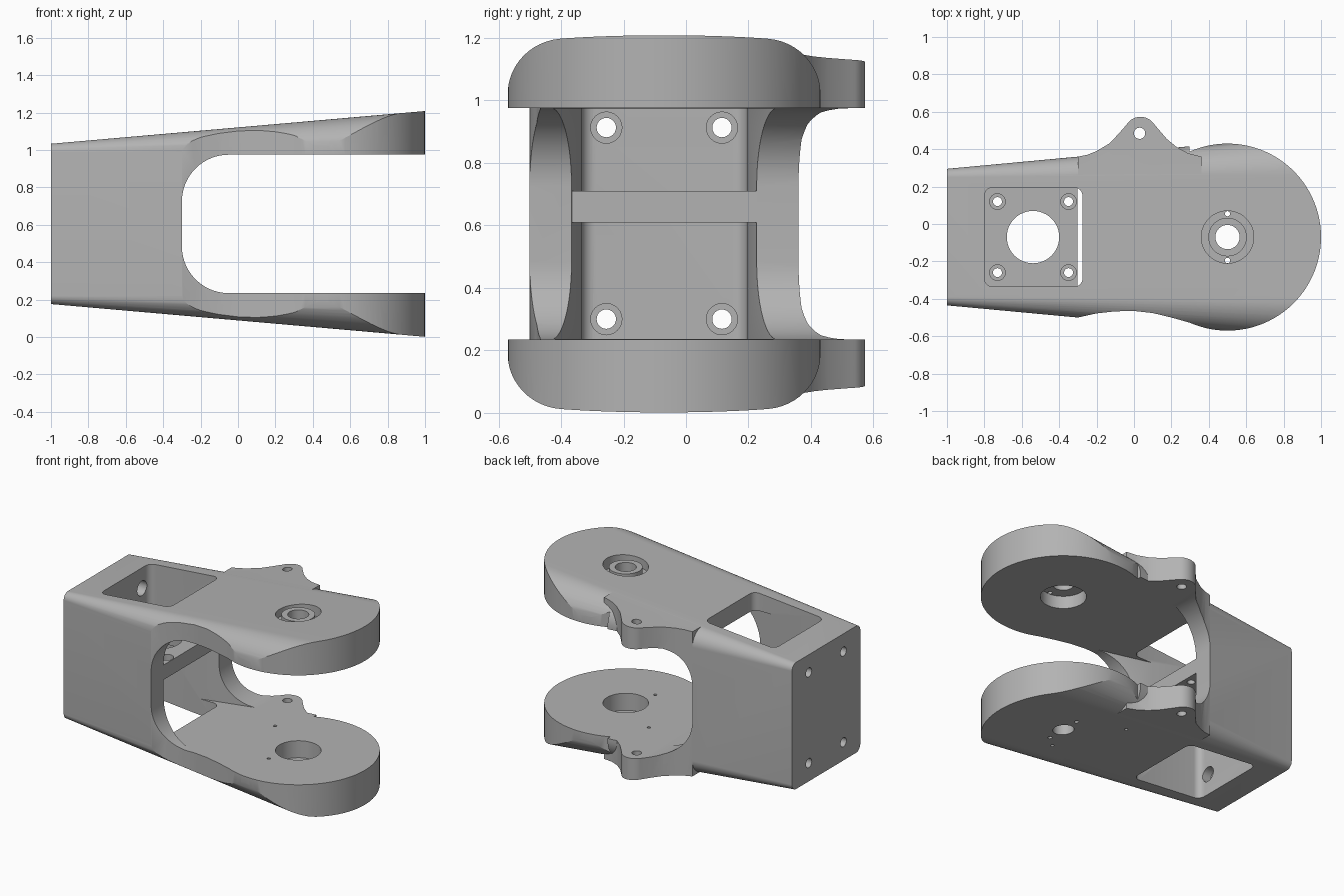
import bpy, bmesh, math
from mathutils import Vector

cube = bpy.data.objects.get("Cube")
if cube:
    bpy.data.objects.remove(cube, do_unlink=True)

grey = bpy.data.materials.new("plain grey")
grey.use_nodes = True
COLOUR = (0.45, 0.45, 0.45, 1)
grey.diffuse_color = COLOUR
grey.node_tree.nodes["Principled BSDF"].inputs["Base Color"].default_value = COLOUR

CY, CZ = -0.07, 0.605          # centre lines of the body
PIVOT = (0.5, CY)
FORK_LOW, FORK_HIGH = 0.235, 0.975


def half_height(x):
    return 0.516 + 0.0875 * x


def half_width(x):
    return 0.458 + 0.093 * x


def loft(name, rings):
    """Closed solid through a list of matching rings."""
    bm = bmesh.new()
    loops = [[bm.verts.new(p) for p in ring] for ring in rings]
    n = len(loops[0])
    for a, b in zip(loops, loops[1:]):
        for i in range(n):
            j = (i + 1) % n
            bm.faces.new((a[i], a[j], b[j], b[i]))
    bm.faces.new(loops[0])
    bm.faces.new(loops[-1])
    bmesh.ops.recalc_face_normals(bm, faces=bm.faces)
    mesh = bpy.data.meshes.new(name)
    bm.to_mesh(mesh)
    bm.free()
    mesh.materials.append(grey)
    ob = bpy.data.objects.new(name, mesh)
    bpy.context.collection.objects.link(ob)
    return ob


def prism(name, outline, axis, lo, hi):
    """Extrude a 2D outline along x, y or z."""
    def place(p, d):
        v = list(p)
        v.insert("xyz".index(axis), d)
        return Vector(v)
    return loft(name, [[place(p, d) for p in outline] for d in (lo, hi)])


def arc(c, r, start, end, steps):
    angles = [math.radians(start + (end - start) * i / steps) for i in range(steps + 1)]
    return [(c[0] + r * math.cos(a), c[1] + r * math.sin(a)) for a in angles]


def cylinder(c, r, axis, lo, hi, steps=32):
    return prism("cutter", arc(c, r, 0, 360, steps)[:-1], axis, lo, hi)


def rounded(x0, x1, y0, y1, r, steps=10):
    corners = ((x1 - r, y1 - r), (x0 + r, y1 - r), (x0 + r, y0 + r), (x1 - r, y0 + r))
    return [p for i, c in enumerate(corners) for p in arc(c, r, 90 * i, 90 * i + 90, steps)]


def combine(ob, other, operation):
    mod = ob.modifiers.new("combine", "BOOLEAN")
    mod.operation, mod.solver, mod.object = operation, "EXACT", other
    bpy.context.view_layer.objects.active = ob
    bpy.ops.object.modifier_apply(modifier=mod.name)
    bpy.data.objects.remove(other, do_unlink=True)


# Tapered body whose long edges get rounder towards the fork
def section(x, r):
    w, h = half_width(x), half_height(x)
    return [(x, y, z) for y, z in rounded(CY - w, CY + w, CZ - h, CZ + h, r, 14)]


body = loft("fork_bracket", [section(-1, 0.045), section(1.02, 0.22)])

# Plan trim: front scoop and round fork end
scoop = [(-0.3, -0.5), (-0.2, -0.478), (-0.1, -0.467), (0, -0.465), (0.1, -0.476), (0.2, -0.5)]
plan = [(-1.1, -0.8), (-0.3, -0.8)] + scoop + arc(PIVOT, 0.5, -113.5, 114, 64)
plan += [(0.29, 0.8), (-1.1, 0.8)]
combine(body, prism("cutter", plan, "z", -1, 2), "INTERSECT")

# Side lug with full-height edges that follow the sloped faces
lug = [(-0.3, 0.2), (0.36, 0.2), (0.36, 0.36), (0.29, 0.378), (0.23, 0.41), (0.175, 0.455)]
lug += arc((0.035, 0.485), 0.088, 32, 148, 14)
lug += [(-0.08, 0.485), (-0.13, 0.432), (-0.2, 0.39), (-0.25, 0.37), (-0.3, 0.36)]
eps = 0.0005
side = loft("cutter", [[(x, y, CZ + s * (half_height(x) - eps)) for x, y in lug] for s in (-1, 1)])
combine(body, side, "UNION")
combine(body, cylinder((0.03, 0.485), 0.03, "z", -1, 2), "DIFFERENCE")

# Slot between the two fork arms
slot = rounded(-0.3, 2, FORK_LOW, FORK_HIGH, 0.25, 14)
combine(body, prism("cutter", slot, "y", -1, 1), "DIFFERENCE")

# Flared mouth from the slot into the motor bay
mouth = [(-0.42, -0.335), (0.0, -0.444), (0.0, 0.304), (-0.42, 0.195)]
combine(body, prism("cutter", mouth, "z", FORK_LOW + 0.001, FORK_HIGH - 0.001), "DIFFERENCE")

# Motor bay through the full height
bay = rounded(-0.8, -0.275, -0.335, 0.195, 0.045, 8)
combine(body, prism("cutter", bay, "z", -1, 2), "DIFFERENCE")

# Motor plate across the bay
plate_outline = [(-0.83, -0.36), (-0.302, -0.38), (-0.302, 0.24), (-0.83, 0.22)]
combine(body, prism("cutter", plate_outline, "z", 0.61, 0.71), "UNION")
combine(body, cylinder((-0.54, CY), 0.14, "z", 0.5, 0.8, 48), "DIFFERENCE")
for x in (-0.73, -0.35):
    for y in (CY - 0.19, CY + 0.19):
        combine(body, cylinder((x, y), 0.024, "z", 0.5, 0.8, 20), "DIFFERENCE")
        combine(body, cylinder((x, y), 0.042, "z", 0.67, 0.8, 24), "DIFFERENCE")

# Counterbored screw holes in the end wall
for y in (CY - 0.185, CY + 0.185):
    for z in (0.3, 0.913):
        combine(body, cylinder((y, z), 0.031, "x", -1.1, -0.7, 24), "DIFFERENCE")
        combine(body, cylinder((y, z), 0.05, "x", -0.86, -0.7, 24), "DIFFERENCE")

# Bearing seats, ring recess with boss, and pivot bore
combine(body, cylinder(PIVOT, 0.14, "z", 0.12, 0.4, 48), "DIFFERENCE")
combine(body, cylinder(PIVOT, 0.14, "z", 0.8, 1.06, 48), "DIFFERENCE")
combine(body, cylinder(PIVOT, 0.14, "z", 1.1, 1.4, 48), "DIFFERENCE")
combine(body, cylinder(PIVOT, 0.103, "z", 1.08, 1.155, 40), "UNION")
combine(body, cylinder(PIVOT, 0.065, "z", -1, 2, 32), "DIFFERENCE")
for dy in (-0.125, 0.125):
    combine(body, cylinder((0.5, CY + dy), 0.014, "z", -1, 2, 12), "DIFFERENCE")

# Small pin holes in the lower arm
for c in ((0.42, -0.27), (0.18, 0.14)):
    combine(body, cylinder(c, 0.011, "z", -1, 0.5, 12), "DIFFERENCE")

bpy.ops.object.select_all(action="DESELECT")
body.select_set(True)
bpy.context.view_layer.objects.active = body
bpy.ops.object.shade_smooth_by_angle(angle=math.radians(25))
